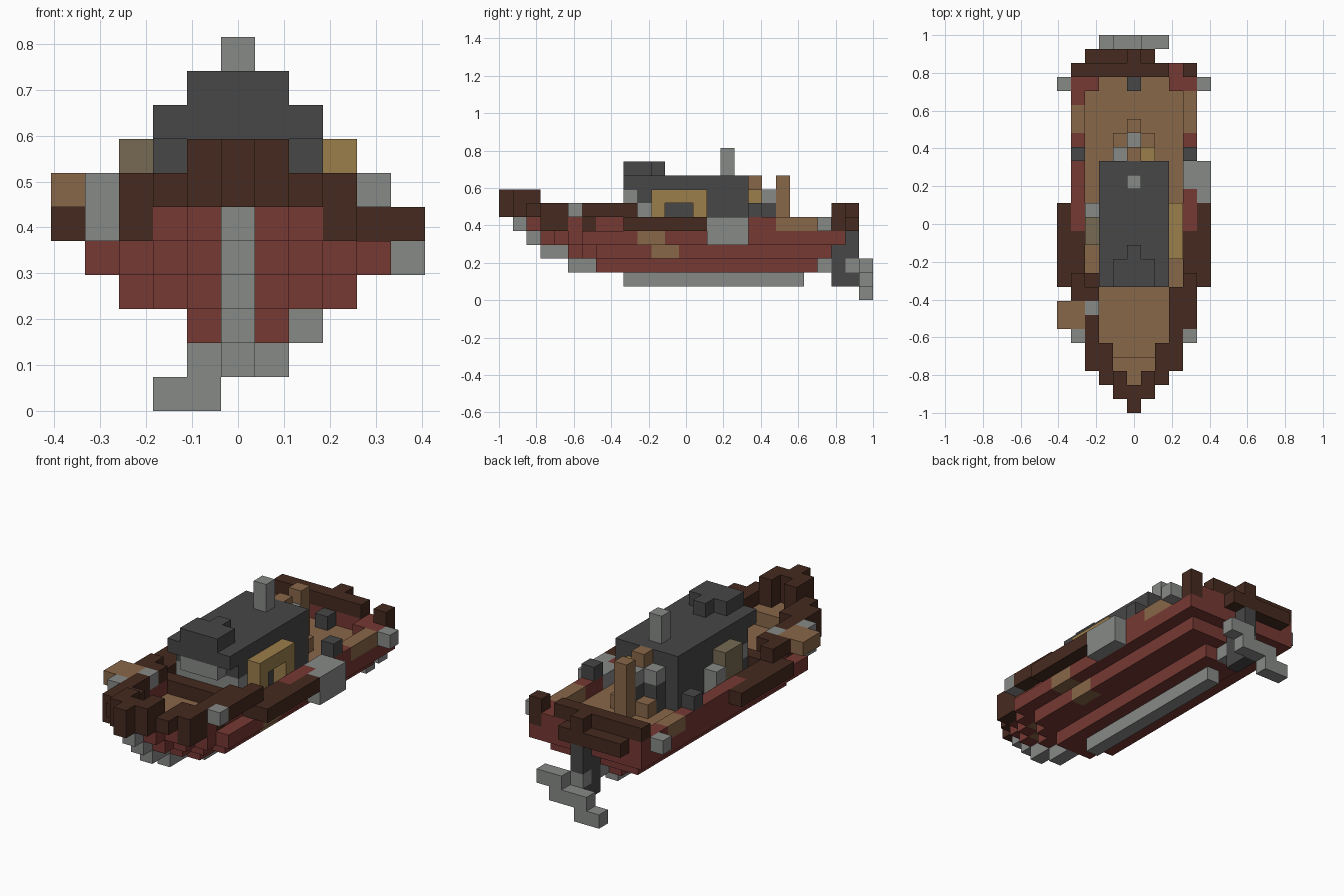
import bpy, bmesh
from mathutils import Vector

V = 2 / 27          # block size: the boat is 27 blocks long
MID = 13            # block row at y = 0

cube = bpy.data.objects.get("Cube")
if cube:
    bpy.data.objects.remove(cube)


def material(name, r, g, b):
    m = bpy.data.materials.new(name)
    m.use_nodes = True
    m.diffuse_color = (r, g, b, 1)
    bsdf = next(n for n in m.node_tree.nodes if n.type == 'BSDF_PRINCIPLED')
    bsdf.inputs["Base Color"].default_value = (r, g, b, 1)
    bsdf.inputs["Roughness"].default_value = 0.9
    return m


RED = material("hull red", .18, .041, .033)
DARK = material("dark wood", .06, .023, .014)
TAN = material("deck wood", .25, .135, .067)
SLATE = material("dark grey", .063, .063, .063)
GREY = material("metal grey", .245, .255, .245)
GOLD = material("gold", .33, .21, .07)
OLIVE = material("olive", .18, .142, .085)

cells = {}


def span(a):
    return range(a[0], a[1] + 1) if isinstance(a, tuple) else (a,)


def fill(part, mat, x, y, z, mirror=False):
    """Fill a block range; later parts replace earlier ones."""
    for i in span(x):
        for j in span(y):
            for k in span(z):
                cells[i, j, k] = (part, mat)
                if mirror:
                    cells[-i, j, k] = (part, mat)


def sunken_deck(half, y):
    """Open the top hull layer and lay boards on the layer below."""
    fill("deck", TAN, (-half, half), y, 4)
    for i in span((-half, half)):
        for j in span(y):
            cells.pop((i, j, 5), None)


# Hull: layers that widen step by step behind the bow
for k, start, end, half in ((2, 7, 22, 1), (3, 5, 23, 3), (4, 3, 24, 4), (5, 2, 24, 4)):
    for j in range(start, end + 1):
        w = min(half, 1 + j - start)
        if k == 5 and j < 9:
            w = min(w, 3)
        fill("hull", RED, (-w, w), j, k)

# Deck boards inside the bulwark
sunken_deck(1, 4)
sunken_deck(2, (5, 8))
sunken_deck(3, (9, 22))
sunken_deck(2, 23)
fill("deck", TAN, 0, (2, 3), 5)
fill("deck", TAN, (-1, 1), 3, 5)
fill("bulwark_cap", TAN, 4, (20, 21), 5, True)
fill("bulwark_cap", TAN, 4, 22, 5)

# Patches on the planking
fill("hull_patch", TAN, 4, (10, 11), 4)
fill("hull_patch", TAN, 3, (11, 12), 3)

# Keel and stem
fill("keel", GREY, 0, (9, 21), 1)
fill("keel", GREY, 0, 23, 2)
fill("stem", GREY, 0, (5, 6), 2)
fill("stem", GREY, 0, (3, 4), 3)
fill("stem", GREY, 0, 2, 4)
fill("stem", GREY, 0, 1, 5)

# Rub rail along the sides
fill("rub_rail", DARK, 5, (9, 14), 5, True)
fill("rub_rail", DARK, 4, (9, 12), 5, True)
fill("rub_rail", DARK, 3, (3, 4), 5, True)
fill("rub_rail", DARK, 3, 6, 5, True)
fill("rub_rail", DARK, -3, 9, 5)

# Bow rail, highest at the tip
fill("bow_rail", DARK, 0, 0, (6, 7))
fill("bow_rail", DARK, (-1, 1), 1, (6, 7))
fill("bow_rail", DARK, 1, 2, (6, 7), True)
fill("bow_rail", DARK, 2, (2, 4), 6, True)
fill("bow_rail", DARK, 3, (3, 8), 6, True)
fill("bow_rail", DARK, 4, (6, 9), 6, True)

# Fittings on the bow rail
fill("bow_cleat", GREY, 4, 5, 6)
fill("bow_cleat", GREY, -4, 5, (5, 6))
fill("bow_cleat", GREY, -3, 7, 6)
fill("side_crate", TAN, (-5, -4), (6, 7), 6)

# Stern rail with a lower step behind it
fill("stern_rail", DARK, (-4, 2), 24, 6)
fill("stern_rail", DARK, 4, 24, (5, 6))
fill("stern_step", DARK, (-3, 1), 25, 5)
fill("stern_step", DARK, 0, 25, 6)

# Side fittings
fill("side_plate", GREY, 5, (15, 17), (4, 5))
fill("side_plate", GREY, 4, (16, 17), 5)
fill("bollard", SLATE, 4, 18, 6, True)
fill("stern_cleat", GREY, 5, 23, 5, True)
fill("stern_hatch", SLATE, 0, 23, 5)

# Cabin, windscreen, roof and chimney
fill("cabin", SLATE, (-2, 2), (10, 17), (5, 7))
fill("cabin_sill", DARK, (-2, 2), 9, 5)
fill("windscreen", GREY, (-1, 1), 9, 7)
fill("windscreen", GREY, (-1, 1), 10, 6)
fill("side_window", GREY, 2, 10, 6, True)
fill("roof", SLATE, (-2, 2), (9, 17), 8)
fill("wheelhouse_top", SLATE, (-1, 1), (9, 10), 9)
fill("wheelhouse_top", SLATE, 0, 11, 9)
fill("chimney", GREY, 0, 16, (9, 10))

# Awnings and lockers on the cabin sides
fill("gold_awning", GOLD, 3, (11, 14), 7)
for j in (11, 14):
    fill("gold_awning", GOLD, 3, j, (5, 6))
fill("olive_locker", OLIVE, -3, (12, 13), (5, 7))
fill("grey_locker", GREY, -3, 14, (5, 6))

# Winch and posts behind the cabin
fill("rear_pipe", SLATE, (-1, 1), 18, (5, 6))
fill("rear_pipe", SLATE, 0, 19, (5, 6))
fill("mast_step", TAN, 0, 18, (7, 8))
fill("rear_lamp", GOLD, 1, 18, 7)
fill("winch", GREY, -1, 18, 7)
fill("winch", GREY, 0, 19, 7)
fill("rear_post", TAN, 0, 20, (5, 8))
fill("rear_post", TAN, 1, 19, 5, True)

# Rudder and propeller
fill("rudder", SLATE, 0, 24, (1, 3))
fill("rudder", SLATE, 0, 25, (1, 4))
fill("propeller", GREY, 0, 25, 2)
fill("propeller", GREY, (-1, 1), 26, 1)
fill("propeller", GREY, (-2, -1), 26, 0)
fill("propeller", GREY, (1, 2), 26, 2)

# One mesh per part, keeping only outward block faces
AXES = [Vector(a) for a in ((1, 0, 0), (0, 1, 0), (0, 0, 1))]
for part in sorted({c[0] for c in cells.values()}):
    bm = bmesh.new()
    mat = None
    for cell, (owner, m) in cells.items():
        if owner != part:
            continue
        mat = m
        i, j, k = cell
        centre = Vector((i, j - MID, k + .5))
        for n in range(3):
            u, v = AXES[(n + 1) % 3], AXES[(n + 2) % 3]
            for s in (1, -1):
                d = AXES[n] * s
                if tuple(int(a + b) for a, b in zip(cell, d)) in cells:
                    continue
                corners = ((-1, -1), (1, -1), (1, 1), (-1, 1))[::s]
                bm.faces.new([bm.verts.new((centre + (d + u * a + v * b) / 2) * V)
                              for a, b in corners])
    bmesh.ops.remove_doubles(bm, verts=bm.verts, dist=V / 100)
    mesh = bpy.data.meshes.new(part)
    bm.to_mesh(mesh)
    bm.free()
    mesh.materials.append(mat)
    bpy.context.scene.collection.objects.link(bpy.data.objects.new(part, mesh))
